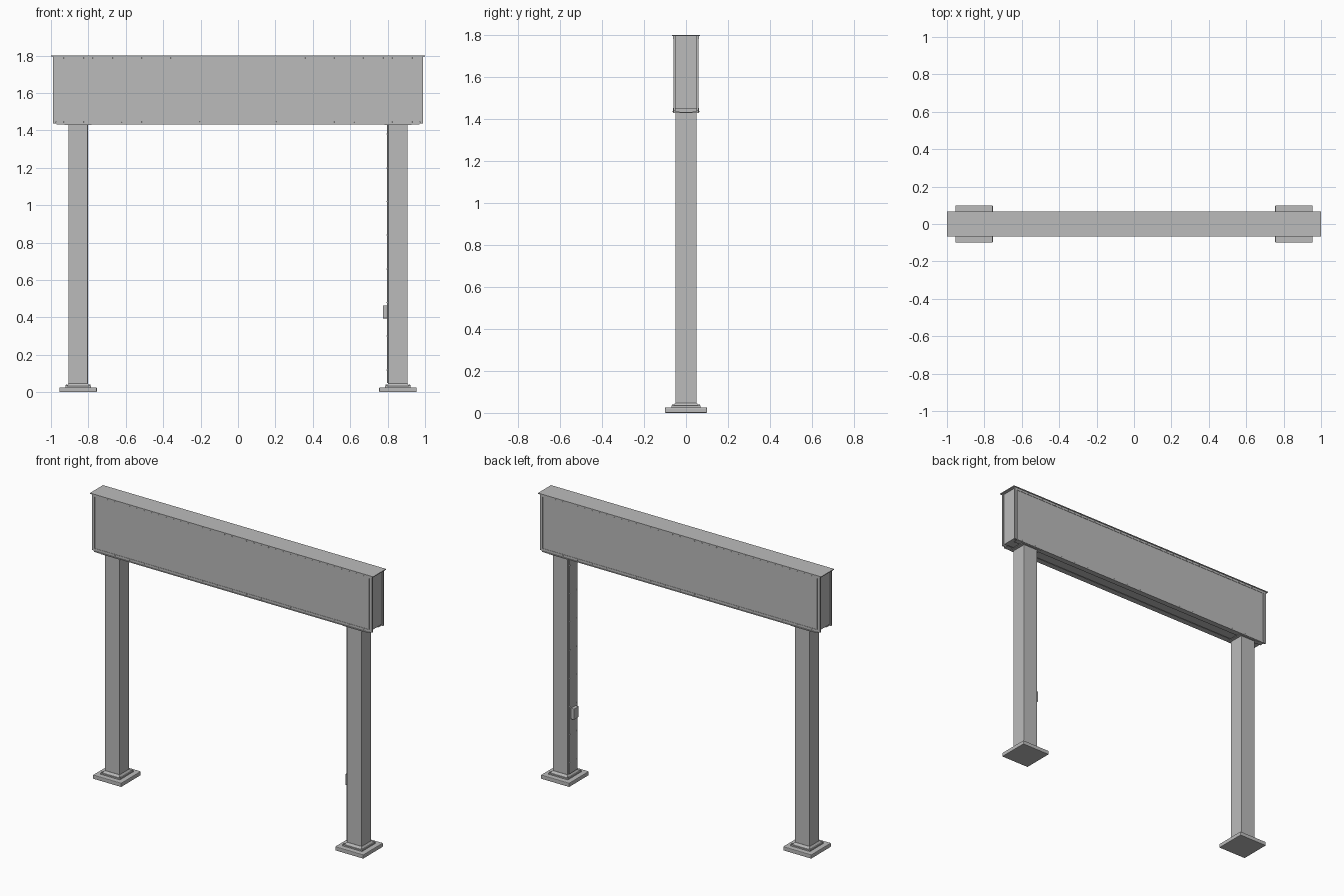
import bpy, bmesh, math
from mathutils import Matrix, Vector

if "Cube" in bpy.data.objects:
    bpy.data.objects.remove(bpy.data.objects["Cube"])

steel = bpy.data.materials.new("steel_grey")
steel.diffuse_color = (0.5, 0.5, 0.5, 1)
steel.use_nodes = True
steel.node_tree.nodes["Principled BSDF"].inputs["Base Color"].default_value = steel.diffuse_color


def finish(name, bm, bevel=0):
    bmesh.ops.recalc_face_normals(bm, faces=bm.faces)
    me = bpy.data.meshes.new(name)
    bm.to_mesh(me)
    bm.free()
    ob = bpy.data.objects.new(name, me)
    bpy.context.collection.objects.link(ob)
    me.materials.append(steel)
    if bevel:
        mod = ob.modifiers.new("edge", 'BEVEL')
        mod.width = bevel
        mod.segments = 2
    return ob


def add_box(bm, x0, x1, y0, y1, z0, z1):
    mat = Matrix.Translation(((x0 + x1) / 2, (y0 + y1) / 2, (z0 + z1) / 2))
    mat = mat @ Matrix.Diagonal((x1 - x0, y1 - y0, z1 - z0, 1))
    bmesh.ops.create_cube(bm, size=1, matrix=mat)


def box(name, *dims, bevel=0):
    bm = bmesh.new()
    add_box(bm, *dims)
    return finish(name, bm, bevel)


def bolts(name, points, axis, radius=0.004, height=0.003):
    bm = bmesh.new()
    rot = Vector((0, 0, 1)).rotation_difference(Vector(axis)).to_matrix().to_4x4()
    for p in points:
        bmesh.ops.create_cone(bm, cap_ends=True, segments=8, radius1=radius,
                              radius2=radius * 0.7, depth=height,
                              matrix=Matrix.Translation(p) @ rot)
    return finish(name, bm)


def profile_x(name, pts, x0, x1):
    # extrude a y-z profile along x
    bm = bmesh.new()
    f = bm.faces.new([bm.verts.new((x0, y, z)) for y, z in pts])
    ext = bmesh.ops.extrude_face_region(bm, geom=[f])
    vs = [v for v in ext["geom"] if isinstance(v, bmesh.types.BMVert)]
    bmesh.ops.translate(bm, verts=vs, vec=(x1 - x0, 0, 0))
    return finish(name, bm)


# sign cabinet: core, cap and face panels
box("cabinet_core", -0.98, 0.98, -0.053, 0.053, 1.447, 1.795)
box("top_cap", -1.0, 1.0, -0.066, 0.066, 1.795, 1.8)
for s, side in ((-1, "front"), (1, "back")):
    ys = sorted((s * 0.05, s * 0.059))
    box(side + "_panel", -0.968, 0.968, *ys, 1.437, 1.795)
    # angle strips under the cap and along the bottom
    profile_x(side + "_top_angle", [(s * 0.059, 1.795), (s * 0.061, 1.795),
              (s * 0.061, 1.78), (s * 0.059, 1.78)], -0.985, 0.985)
    profile_x(side + "_bottom_angle", [(s * 0.03, 1.432), (s * 0.066, 1.432),
              (s * 0.066, 1.436), (s * 0.061, 1.436), (s * 0.061, 1.452),
              (s * 0.057, 1.452), (s * 0.057, 1.436), (s * 0.03, 1.436)], -0.97, 0.97)
    # small fasteners along top and bottom edges
    pts = [(-0.93 + 1.86 * i / 36, s * 0.0615, z)
           for i in range(37) for z in (1.787, 1.445) if z > 1.5 or i % 2 == 0]
    bolts(side + "_fasteners", pts, (0, s, 0), 0.003)
    # corner trims at both cabinet ends
    for e, end in ((-1, "left"), (1, "right")):
        box(f"{side}_{end}_corner_trim", *sorted((e * 0.972, e * 0.988)),
            *sorted((s * 0.051, s * 0.06)), 1.437, 1.795)

# posts with base plates
for s, side in ((-1, "left"), (1, "right")):
    c = s * 0.855
    box(side + "_post", c - 0.052, c + 0.052, -0.05, 0.05, 0.02, 1.45, bevel=0.002)
    box(side + "_mounting_plate", c - 0.072, c + 0.072, -0.062, 0.062, 1.428, 1.434)
    box(side + "_base_plate", c - 0.1, c + 0.1, -0.1, 0.1, 0, 0.026, bevel=0.004)
    # stepped collar and sloped weld skirt
    box(side + "_collar", c - 0.068, c + 0.068, -0.068, 0.068, 0.025, 0.034)
    bm = bmesh.new()
    bmesh.ops.create_cone(bm, cap_ends=True, segments=4,
                          radius1=0.061 * math.sqrt(2), radius2=0.051 * math.sqrt(2),
                          depth=0.014, matrix=Matrix.Translation((c, 0, 0.041))
                          @ Matrix.Rotation(math.pi / 4, 4, 'Z'))
    finish(side + "_weld_skirt", bm)
    bolts(side + "_collar_bolts", [(c + a * 0.062, b * 0.062, 0.037)
          for a in (-1, 1) for b in (-1, 1)], (0, 0, 1), 0.005, 0.008)

# service cover and junction box on the inner face of the right post
box("service_cover", 0.796, 0.804, -0.04, 0.04, 0.05, 1.43)
bolts("cover_screws", [(0.795, y, 0.12 + 0.18 * i) for i in range(8)
      for y in (-0.034, 0.034)], (-1, 0, 0), 0.003)
box("junction_box", 0.774, 0.797, -0.024, 0.024, 0.395, 0.465, bevel=0.003)
